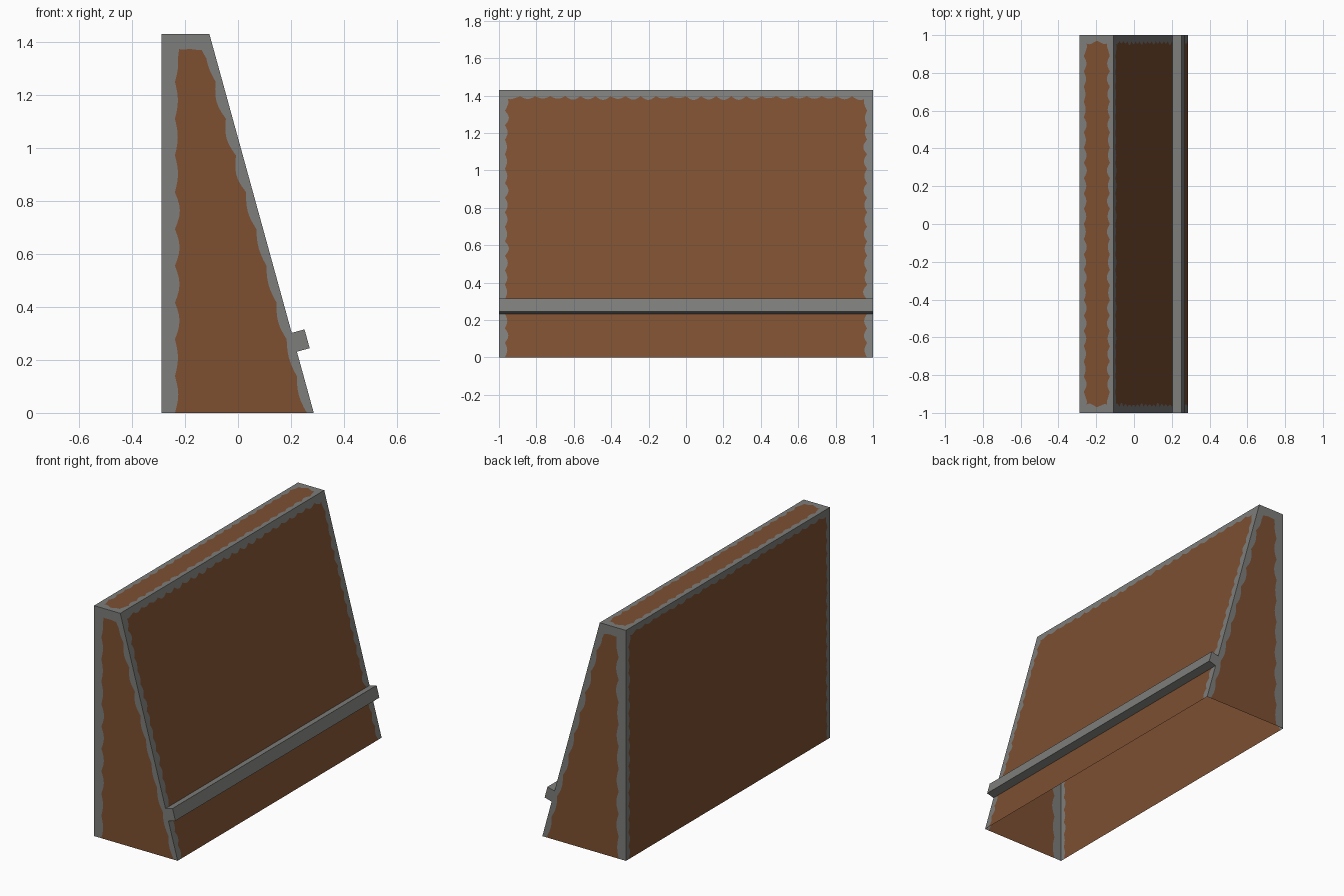
import bpy, bmesh, math, random
from mathutils import Vector as V

if "Cube" in bpy.data.objects:
    bpy.data.objects.remove(bpy.data.objects["Cube"])

random.seed(4)


def material(name, rgb):
    m = bpy.data.materials.new(name)
    m.diffuse_color = (*rgb, 1)
    m.use_nodes = True
    m.node_tree.nodes["Principled BSDF"].inputs["Base Color"].default_value = m.diffuse_color
    return m


GREY = material("worn grey edge", (0.205, 0.205, 0.198))
BROWN = material("rust brown", (0.205, 0.079, 0.031))

# Overall profile in x/z
BACK, FOOT, CREST, TOP, HALF = -0.288, 0.286, -0.108, 1.43, 1.0


def finish(bm, name, mats):
    me = bpy.data.meshes.new(name)
    bm.to_mesh(me)
    bm.free()
    for m in mats:
        me.materials.append(m)
    ob = bpy.data.objects.new(name, me)
    bpy.context.collection.objects.link(ob)
    return ob


def panel(name, corners, borders, amp, period):
    """Flat brown panel with a scalloped grey rim; a zero border leaves that edge bare."""
    c = [V(p) for p in corners]
    n = len(c)
    normal = (c[1] - c[0]).cross(c[2] - c[1]).normalized()
    d = [(c[(i + 1) % n] - c[i]).normalized() for i in range(n)]
    m = [normal.cross(e) for e in d]
    # inner corners: where neighbouring offset edges meet
    inner = []
    for i in range(n):
        a = i - 1
        inner.append(c[i] + d[a] * (borders[i] / d[a].dot(m[i]))
                     + d[i] * (borders[a] / d[i].dot(m[a])))
    bm = bmesh.new()
    outs, ins = [], []
    for i in range(n):
        j = (i + 1) % n
        length = (inner[j] - inner[i]).length
        waves = max(1, round(length / period))
        steps = waves * 6 if borders[i] else 1
        depth = [amp * random.uniform(0.6, 1.2) for _ in range(waves)]
        for s in range(steps):
            t = s / steps
            p = inner[i].lerp(inner[j], t)
            if borders[i]:
                p += m[i] * depth[s // 6] * math.sin(math.pi * (s % 6) / 6)
            # round the corners that have a rim on both sides
            for k in (i, j):
                if borders[k] and borders[k - 1]:
                    near = max(0, 0.05 - (p - inner[k]).length)
                    p += (m[k] + m[k - 1]) * near * 0.3
            outs.append((bm.verts.new(c[i].lerp(c[j], t)), borders[i]))
            ins.append(bm.verts.new(p))
    count = len(ins)
    for i in range(count):
        j = (i + 1) % count
        if outs[i][1]:
            bm.faces.new((outs[i][0], outs[j][0], ins[j], ins[i]))
    bm.faces.new(ins).material_index = 1
    return finish(bm, name, (GREY, BROWN))


# Tapered end panels
panel("end_panel_front",
      [(FOOT, -HALF, 0), (CREST, -HALF, TOP), (BACK, -HALF, TOP), (BACK, -HALF, 0)],
      (0.025, 0.042, 0.05, 0), 0.016, 0.14)
panel("end_panel_back",
      [(BACK, HALF, 0), (BACK, HALF, TOP), (CREST, HALF, TOP), (FOOT, HALF, 0)],
      (0.05, 0.042, 0.025, 0), 0.016, 0.14)
# Sloping display face
panel("sloped_panel",
      [(FOOT, HALF, 0), (CREST, HALF, TOP), (CREST, -HALF, TOP), (FOOT, -HALF, 0)],
      (0.032, 0.035, 0.032, 0), 0.018, 0.08)
# Upright back
panel("upright_panel",
      [(BACK, -HALF, 0), (BACK, -HALF, TOP), (BACK, HALF, TOP), (BACK, HALF, 0)],
      (0.025, 0.03, 0.025, 0), 0.014, 0.08)
# Narrow top
panel("top_panel",
      [(CREST, -HALF, TOP), (CREST, HALF, TOP), (BACK, HALF, TOP), (BACK, -HALF, TOP)],
      (0.02, 0.03, 0.022, 0.03), 0.014, 0.08)

# Ledge standing square to the slope (open where it meets the slope)
run = V((CREST - FOOT, 0, TOP))
out = V((TOP, 0, FOOT - CREST)).normalized() * 0.05
low, high = (V((FOOT, 0, 0)) + run * (z / TOP) for z in (0.231, 0.302))
profile = [low, low + out, high + out, high]
bm = bmesh.new()
near = [bm.verts.new(p + V((0, -HALF, 0))) for p in profile]
far = [bm.verts.new(p + V((0, HALF, 0))) for p in profile]
bm.faces.new(near)
bm.faces.new(far[::-1])
for i in range(3):
    bm.faces.new((near[i + 1], near[i], far[i], far[i + 1]))
finish(bm, "ledge", (GREY,))
